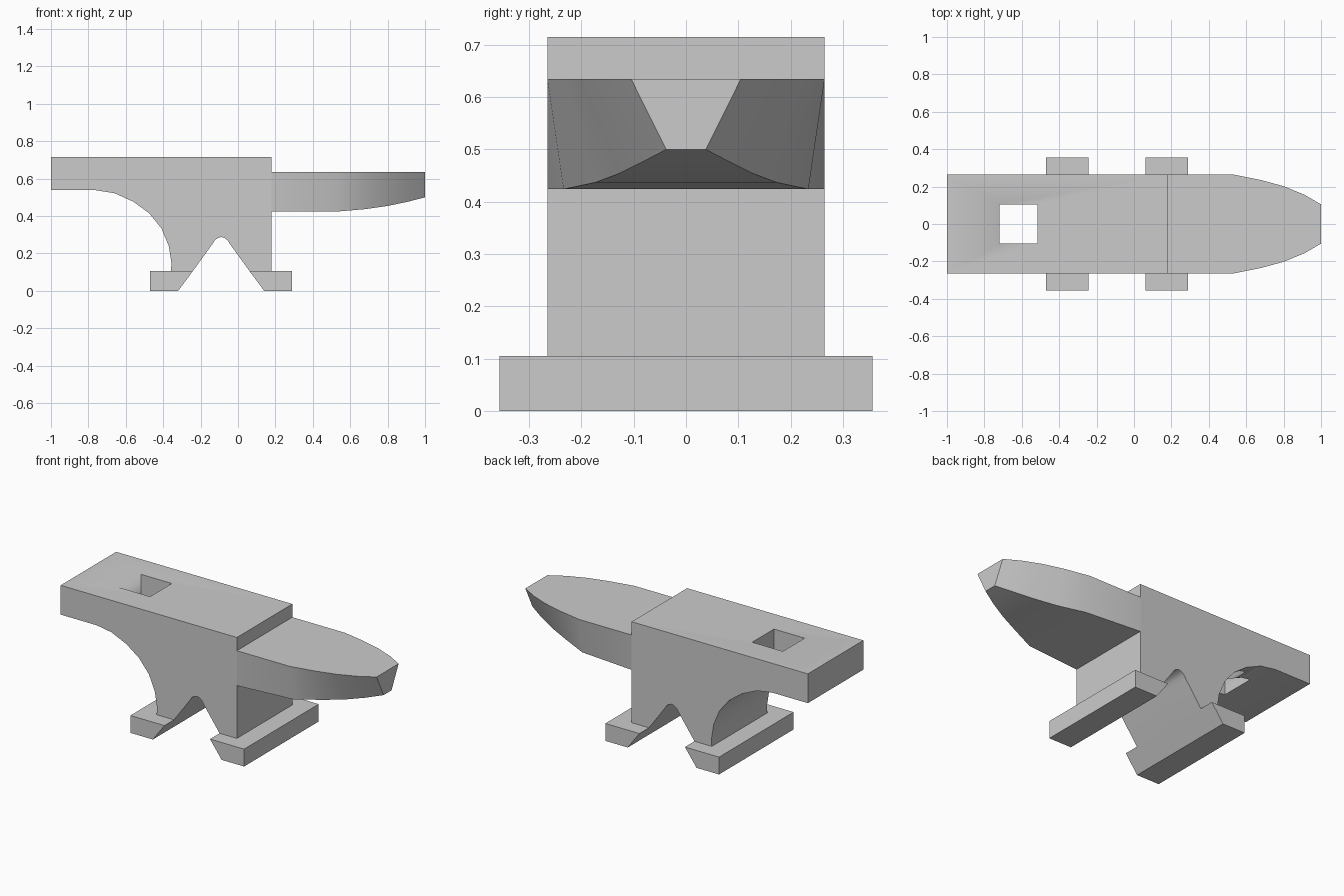
import bpy, bmesh, math

if "Cube" in bpy.data.objects:
    bpy.data.objects.remove(bpy.data.objects["Cube"])


def finish(name, bm):
    """Turn a bmesh into a named object, smooth except at sharp edges."""
    bmesh.ops.recalc_face_normals(bm, faces=bm.faces)
    mesh = bpy.data.meshes.new(name)
    bm.to_mesh(mesh)
    bm.free()
    ob = bpy.data.objects.new(name, mesh)
    bpy.context.collection.objects.link(ob)
    bpy.ops.object.select_all(action='DESELECT')
    ob.select_set(True)
    bpy.context.view_layer.objects.active = ob
    bpy.ops.object.shade_smooth_by_angle(angle=math.radians(30))
    return ob


def loft(name, rings):
    """Skin a list of matching rings and cap both ends."""
    bm = bmesh.new()
    loops = [[bm.verts.new(p) for p in ring] for ring in rings]
    n = len(loops[0])
    for a, b in zip(loops, loops[1:]):
        for i in range(n):
            j = (i + 1) % n
            bm.faces.new((a[i], a[j], b[j], b[i]))
    bm.faces.new(loops[0])
    bm.faces.new(loops[-1])
    return finish(name, bm)


def extrude_xz(name, profile, half_width):
    """Extrude a front-view profile evenly to both sides of y = 0."""
    return loft(name, [[(x, y, z) for x, z in profile]
                       for y in (-half_width, half_width)])


MID = -0.09    # x centre of the arch between the feet
WIDTH = 0.265

# Body: flat face, heel with curved underside, waist and rounded arch
heel_curve = [(-1, 0.538), (-0.76, 0.538), (-0.66, 0.522), (-0.56, 0.477),
              (-0.475, 0.415), (-0.41, 0.335), (-0.37, 0.24),
              (-0.356, 0.15), (-0.358, 0.105)]
arch_half = [(-0.152, 0.105), (-0.047, 0.25), (-0.034, 0.27), (-0.018, 0.283)]
arch = ([(MID + x, z) for x, z in arch_half] + [(MID, 0.288)]
        + [(MID - x, z) for x, z in reversed(arch_half)])
body = extrude_xz("anvil_body", heel_curve + arch
                  + [(0.178, 0.105), (0.178, 0.715), (-1, 0.715)], WIDTH)

# Square tool hole through the heel
cutter = extrude_xz("tool_hole_cutter", [(-0.72, 0.3), (-0.515, 0.3),
                                         (-0.515, 0.8), (-0.72, 0.8)], 0.104)
mod = body.modifiers.new("tool_hole", 'BOOLEAN')
mod.operation = 'DIFFERENCE'
mod.solver = 'EXACT'
mod.object = cutter
bpy.context.view_layer.objects.active = body
bpy.ops.object.modifier_apply(modifier=mod.name)
bpy.data.objects.remove(cutter)

# Feet: wide bars whose inner sides follow the arch
for name, side in (("left_foot", -1), ("right_foot", 1)):
    foot = [(0.23, 0), (0.38, 0), (0.38, 0.105), (0.152, 0.105)]
    extrude_xz(name, [(MID + side * x, z) for x, z in foot], 0.356)

# Horn: sections of x, top half width, bottom half width, bottom height
sections = [(0.178, 0.265, 0.265, 0.424), (0.53, 0.265, 0.234, 0.424),
            (0.68, 0.235, 0.173, 0.437), (0.80, 0.202, 0.128, 0.454),
            (0.91, 0.157, 0.082, 0.477), (1.0, 0.105, 0.038, 0.5)]
loft("horn", [[(x, -t, 0.635), (x, t, 0.635), (x, b, z), (x, -b, z)]
              for x, t, b, z in sections])
